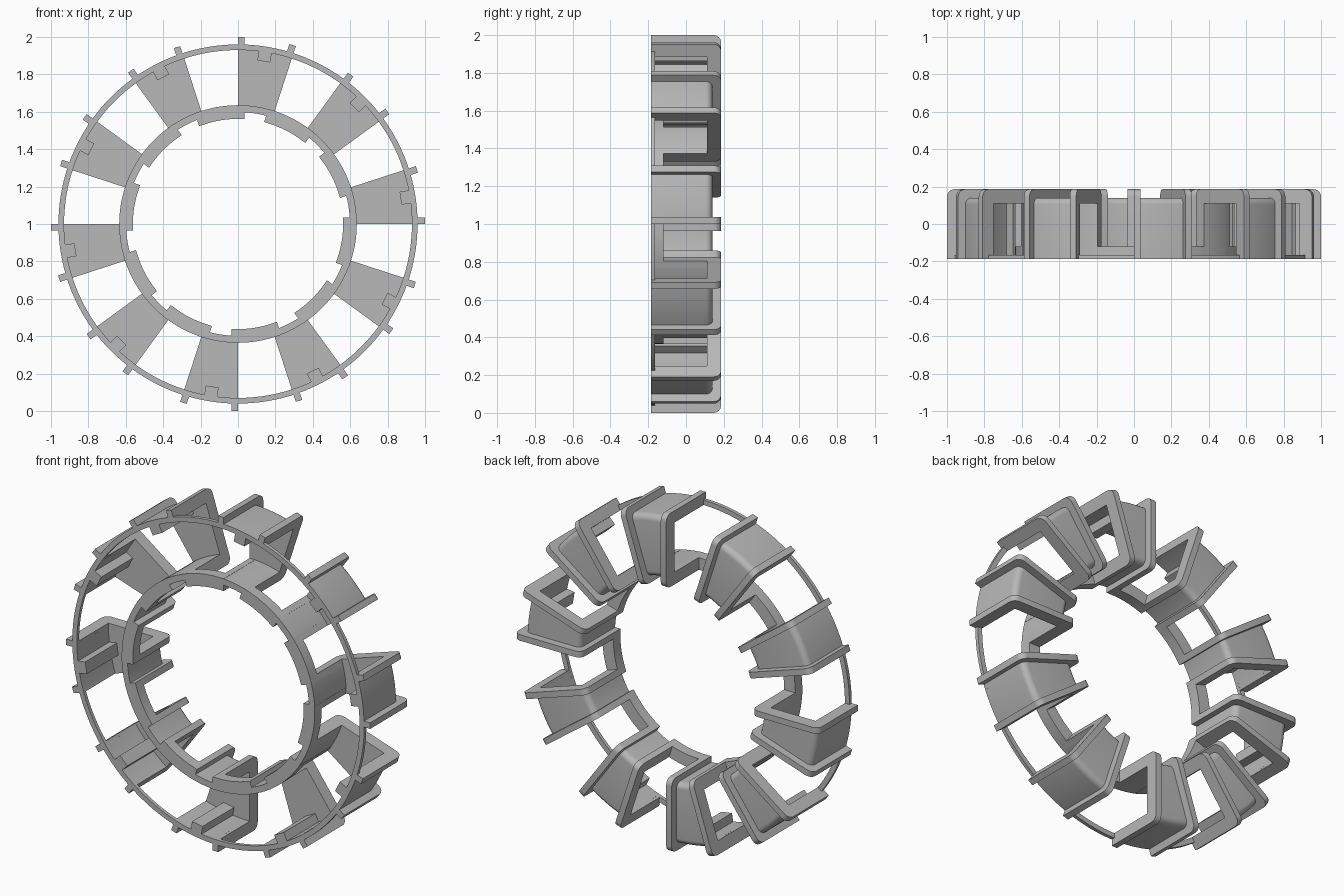
import bpy, bmesh, math

if "Cube" in bpy.data.objects:
    bpy.data.objects.remove(bpy.data.objects["Cube"], do_unlink=True)

SLOTS = 10
PITCH = 360 / SLOTS
SPAN = PITCH / 2
FRONT, BACK = -0.186, 0.186
INNER, OUTER, FLOOR = 0.635, 0.93, 0.11    # opening of each bobbin
FLANGE = 0.036

grey = bpy.data.materials.new("plain_grey")
grey.use_nodes = True
grey.diffuse_color = (0.48, 0.48, 0.48, 1)
grey.node_tree.nodes["Principled BSDF"].inputs["Base Color"].default_value = grey.diffuse_color


def rounded_u(r0, r1, back, radius):
    """U profile in (radius, depth) with rounded outside corners, square inside."""
    pts = [(r0, FRONT)]
    for cx, start in ((r0 + radius, 180), (r1 - radius, 90)):
        for i in range(7):
            a = math.radians(start - i * 15)
            pts.append((cx + radius * math.cos(a), back - radius + radius * math.sin(a)))
    return pts + [(r1, FRONT), (OUTER, FRONT), (OUTER, FLOOR), (INNER, FLOOR), (INNER, FRONT)]


def box(r0, r1, y0, y1):
    return [(r0, y0), (r0, y1), (r1, y1), (r1, y0)]


def loft(sections, closed=False):
    """Join equal cross-sections into a mesh, capping open ends."""
    bm = bmesh.new()
    loops = [[bm.verts.new(p) for p in s] for s in sections]
    n = len(loops[0])
    pairs = list(zip(loops, loops[1:])) + ([(loops[-1], loops[0])] if closed else [])
    for a, b in pairs:
        for i in range(n):
            j = (i + 1) % n
            bm.faces.new((a[i], a[j], b[j], b[i]))
    if not closed:
        bm.faces.new(loops[0])
        bm.faces.new(loops[-1])
    bmesh.ops.recalc_face_normals(bm, faces=bm.faces)
    mesh = bpy.data.meshes.new("part")
    bm.to_mesh(mesh)
    bm.free()
    mesh.materials.append(grey)
    return mesh


def sweep(profile, a0, a1, steps):
    full = a1 - a0 >= 360
    angles = [math.radians(a0 + (a1 - a0) * i / steps) for i in range(steps + (not full))]
    return loft([[(r * math.cos(a), y, r * math.sin(a)) for r, y in profile] for a in angles], full)


def extrude(profile, t0, t1):
    return loft([[(r, y, t) for r, y in profile] for t in (t0, t1)])


def place(name, mesh, angle=0):
    mesh.name = name
    ob = bpy.data.objects.new(name, mesh)
    ob.location.z = 1
    ob.rotation_euler.y = -math.radians(angle)
    bpy.context.collection.objects.link(ob)
    return ob


def smooth(ob):
    bpy.ops.object.select_all(action='DESELECT')
    ob.select_set(True)
    bpy.context.view_layer.objects.active = ob
    bpy.ops.object.shade_smooth_by_angle(angle=math.radians(30))


# Thin outer front ring
smooth(place("outer_ring", sweep(box(OUTER, 0.96, FRONT, -0.165), 0, 360, 180)))

# Meshes shared by every repeat
flange_profile = rounded_u(0.562, 1.0, BACK, 0.04)
parts = [
    ("bobbin_channel", sweep(rounded_u(0.598, 0.96, 0.14, 0.035), 1, SPAN - 1, 12), 0),
    ("first_flange", extrude(flange_profile, 0, FLANGE), 0),
    ("second_flange", extrude(flange_profile, -FLANGE, 0), SPAN),
    ("inner_ring_link", sweep(box(0.562, INNER, FRONT, -0.12), SPAN, PITCH, 12), 0),
    ("inside_rib", extrude(box(0.88, 0.94, FRONT, FLOOR + 0.005), -0.035, 0.035), SPAN / 2),
]
for name, mesh, offset in parts:
    for k in range(SLOTS):
        ob = place(f"{name}_{k + 1}", mesh, k * PITCH + offset)
        if k == 0:
            smooth(ob)
